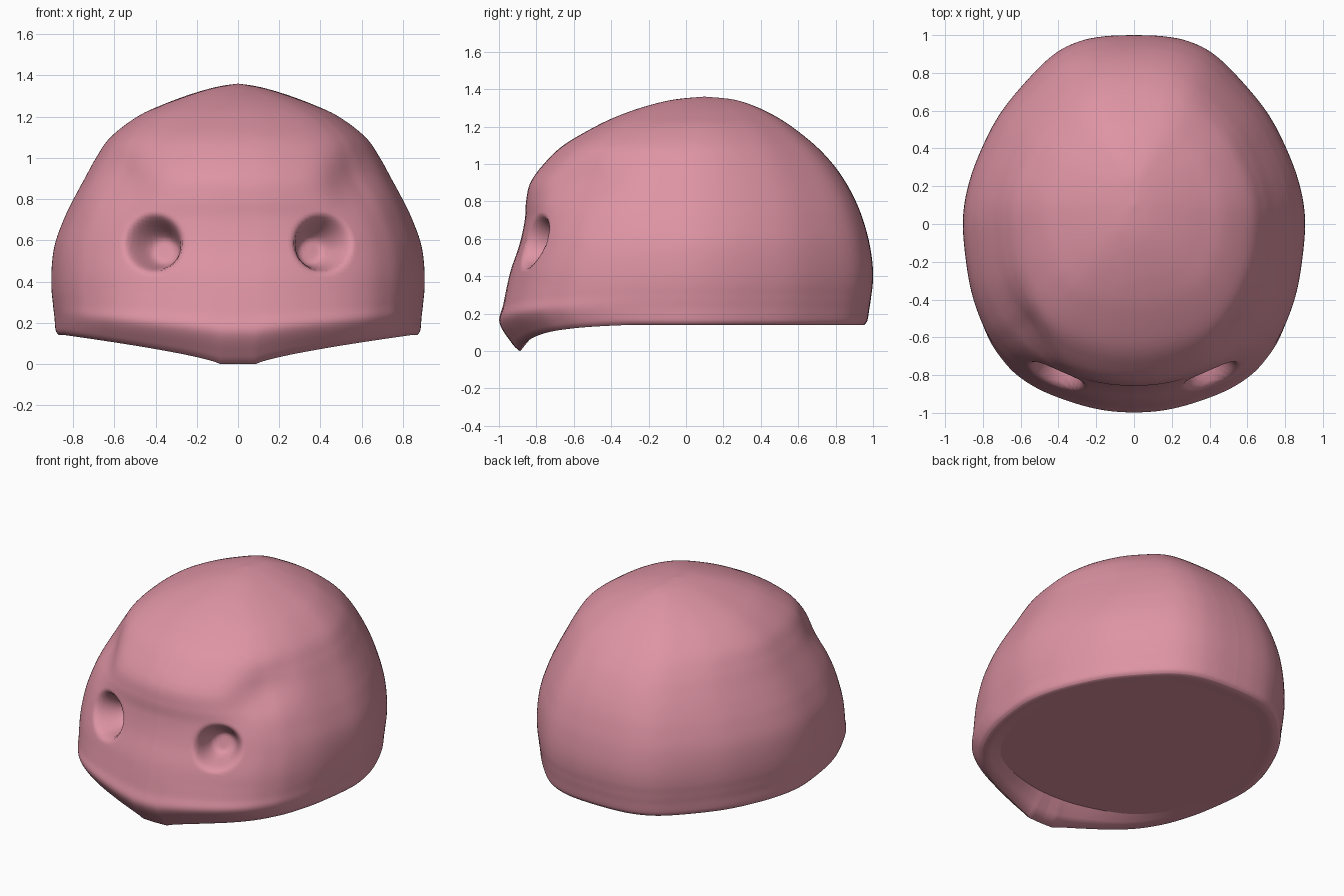
import bpy
import bmesh
from math import hypot, exp
from mathutils import Vector

cube = bpy.data.objects.get("Cube")
if cube:
    bpy.data.objects.remove(cube, do_unlink=True)

# Profile of the head: height, half width, front y, back y
PROFILE = [
    (0.00, 0.868, -0.89, 0.953),
    (0.04, 0.884, -0.93, 0.970),
    (0.15, 0.890, -0.997, 0.981),
    (0.25, 0.897, -0.977, 0.990),
    (0.42, 0.905, -0.94, 1.00),
    (0.57, 0.890, -0.89, 0.982),
    (0.70, 0.845, -0.862, 0.947),
    (0.80, 0.797, -0.855, 0.908),
    (0.90, 0.743, -0.832, 0.855),
    (1.00, 0.688, -0.76, 0.785),
    (1.10, 0.618, -0.655, 0.69),
    (1.20, 0.488, -0.485, 0.565),
    (1.26, 0.36, -0.355, 0.47),
    (1.31, 0.225, -0.21, 0.365),
    (1.345, 0.10, -0.06, 0.25),
    (1.36, 0.0, 0.10, 0.10),
]
# Right half of the level outline, back to front, as shares of width and reach
OUTLINE = [
    (0, 1), (0.165, 0.994), (0.315, 0.967), (0.46, 0.9), (0.61, 0.768),
    (0.775, 0.58), (0.885, 0.39), (0.965, 0.19), (1, 0), (0.988, -0.2),
    (0.947, -0.417), (0.87, -0.605), (0.79, -0.718), (0.69, -0.81),
    (0.54, -0.89), (0.33, -0.957), (0.16, -0.99), (0, -1),
]


def spline(points, steps):
    """Resample a list of points along a Catmull-Rom curve."""
    pts = [Vector(p) for p in points]
    out = []
    for i in range(len(pts) - 1):
        a, b = pts[max(i - 1, 0)], pts[i]
        c, d = pts[i + 1], pts[min(i + 2, len(pts) - 1)]
        for k in range(steps):
            t = k / steps
            out.append(0.5 * (2 * b + (c - a) * t
                              + (2 * a - 5 * b + 4 * c - d) * t * t
                              + (3 * b - a - 3 * c + d) * t ** 3))
    return out + [pts[-1]]


def smooth(t):
    t = min(max(t, 0), 1)
    return t * t * (3 - 2 * t)


def rim_height(x, front):
    """Lower edge: dips to a rounded point under the muzzle."""
    if not front:
        return 0.14
    return 0.14 * min(1, max(0, abs(x) - 0.09) / 0.75) ** 0.75


def sculpt(p):
    """Press in the temples and the eye sockets on the front."""
    if p.y > 0 or p.z < 0.3:
        return p
    side = 1 if p.x >= 0 else -1
    x = abs(p.x)
    # soft temple hollow beside the brow
    d2 = ((x - 0.58) / 0.14) ** 2 + ((p.z - 0.90) / 0.14) ** 2
    temple = exp(-d2) * smooth((-0.1 - p.y) / 0.5)
    # socket, sinking inwards and slightly down
    d = hypot(x - 0.41, p.z - 0.585)
    socket = smooth((0.15 - d) / 0.10) * smooth(-p.y / 0.3)
    return (p + Vector((-side * 0.03, 0.05, 0)) * temple
            + Vector((-side * 0.06, 0.16, -0.04)) * socket)


# Full level outline, mirrored from the right half
half = spline(OUTLINE, 9)
outline = half + [Vector((-p.x, p.y)) for p in reversed(half[1:-1])]
count = len(outline)

bm = bmesh.new()
rings = []
for z, w, yf, yb in spline(PROFILE, 8):
    centre_y = 0.03 + 0.07 * (z / 1.36) ** 2
    ring = []
    for p in outline:
        front = p.y < 0
        reach = centre_y - yf if front else yb - centre_y
        x, y = w * p.x, centre_y + reach * p.y
        height = z
        if z < 0.35:
            rim = rim_height(x, front)
            height = rim + z * (1 - rim / 0.35)
        ring.append(bm.verts.new(sculpt(Vector((x, y, height)))))
    rings.append(ring)

# Inner lip, rising to the flat underside
lip = []
for scale, lift in ((0.88, 1.0), (0.94, 0.45)):
    lip.append([bm.verts.new((v.co.x * scale, v.co.y * scale,
                              v.co.z + (0.145 - v.co.z) * lift))
                for v in rings[0]])
rings = lip + rings

for low, high in zip(rings, rings[1:]):
    for i in range(count):
        j = (i + 1) % count
        bm.faces.new((low[i], low[j], high[j], high[i])).smooth = True

# Flat underside with a crisp border
base = bm.faces.new(rings[0])
for edge in base.edges:
    edge.smooth = False

bmesh.ops.remove_doubles(bm, verts=bm.verts[:], dist=0.0002)
bmesh.ops.recalc_face_normals(bm, faces=bm.faces[:])

mesh = bpy.data.meshes.new("head")
bm.to_mesh(mesh)
bm.free()
head = bpy.data.objects.new("head", mesh)
bpy.context.collection.objects.link(head)

# Pink skin
COLOUR = (0.73, 0.295, 0.37, 1)
skin = bpy.data.materials.new("pink skin")
skin.use_nodes = True
skin.diffuse_color = COLOUR
shader = skin.node_tree.nodes["Principled BSDF"]
shader.inputs["Base Color"].default_value = COLOUR
shader.inputs["Roughness"].default_value = 0.7
mesh.materials.append(skin)
